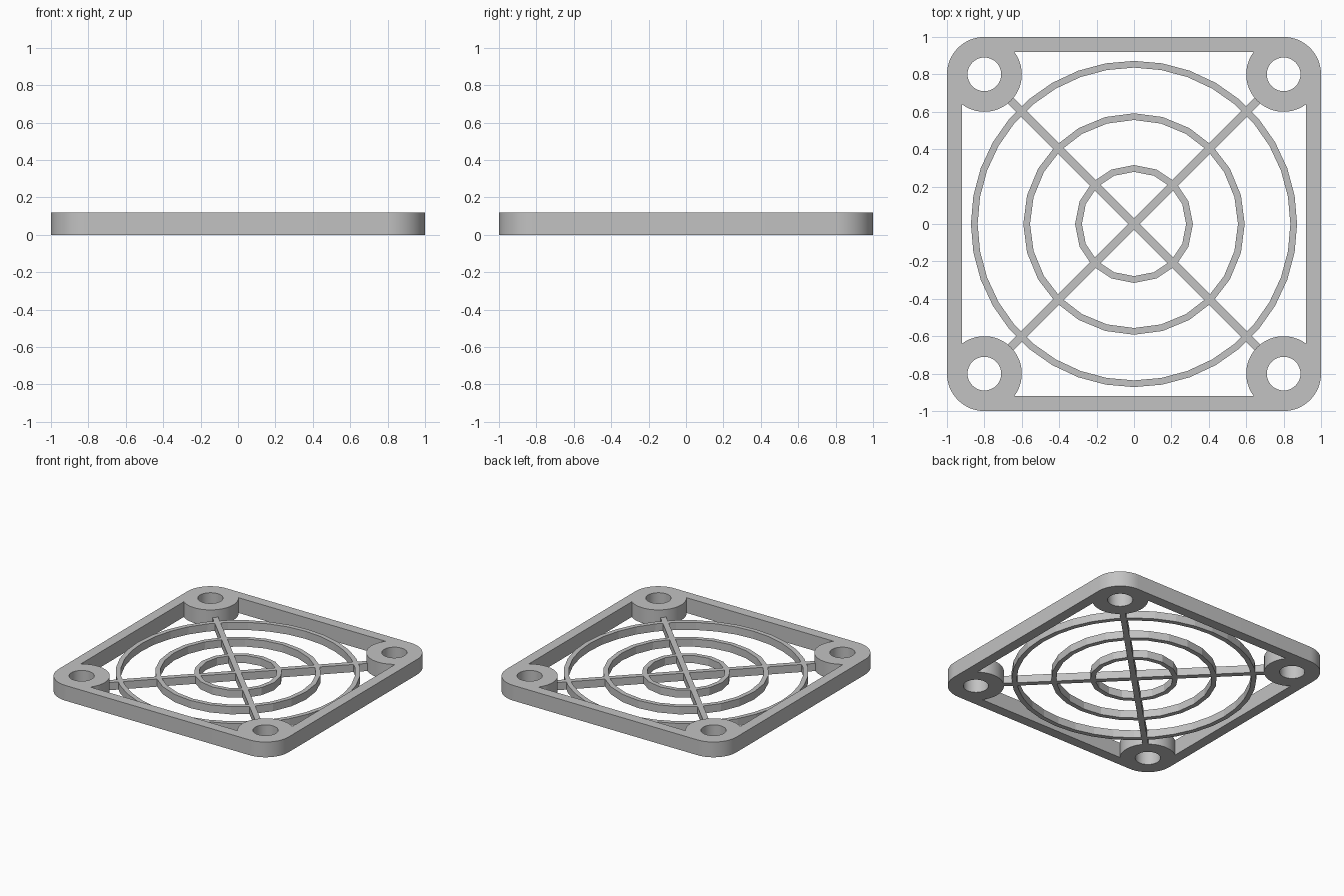
import bpy, bmesh
from math import radians, degrees, sin, cos, atan2, sqrt, tau

if "Cube" in bpy.data.objects:
    bpy.data.objects.remove(bpy.data.objects["Cube"], do_unlink=True)

HEIGHT = 0.12       # frame and bosses
GRILLE = 0.06       # rings and spokes
BOSS = 0.8          # boss centre offset
BOSS_R = 0.2
HOLE_R = 0.09
OPENING = 0.92      # inner face of the rails

grey = bpy.data.materials.new("grey plastic")
grey.use_nodes = True
color = (0.54, 0.54, 0.54, 1)
grey.diffuse_color = color
grey.node_tree.nodes["Principled BSDF"].inputs["Base Color"].default_value = color


def arc(cx, cy, r, start, end, steps):
    """Points along an arc, both ends included, angles in degrees."""
    angles = [radians(start + (end - start) * i / steps) for i in range(steps + 1)]
    return [(cx + r * cos(a), cy + r * sin(a)) for a in angles]


def circle(r, sides, cx=0, cy=0):
    return arc(cx, cy, r, 0, 360, sides)[:-1]


def four_corners(points):
    """Repeat a corner path around all four corners."""
    loop = []
    for _ in range(4):
        loop += points
        points = [(-y, x) for x, y in points]
    return loop


def plate(name, outlines, height, smooth=False):
    """Extrude nested outlines into a solid standing on the ground."""
    curve = bpy.data.curves.new(name, 'CURVE')
    curve.dimensions = '2D'
    curve.fill_mode = 'BOTH'
    curve.extrude = height / 2
    for outline in outlines:
        spline = curve.splines.new('POLY')
        spline.points.add(len(outline) - 1)
        for point, (x, y) in zip(spline.points, outline):
            point.co = (x, y, 0, 1)
        spline.use_cyclic_u = True
    temp = bpy.data.objects.new("outline", curve)
    bpy.context.collection.objects.link(temp)
    depsgraph = bpy.context.evaluated_depsgraph_get()
    mesh = bpy.data.meshes.new_from_object(temp.evaluated_get(depsgraph))
    bpy.data.objects.remove(temp, do_unlink=True)
    bm = bmesh.new()
    bm.from_mesh(mesh)
    bmesh.ops.remove_doubles(bm, verts=bm.verts, dist=0.0001)
    bmesh.ops.recalc_face_normals(bm, faces=bm.faces)
    bmesh.ops.translate(bm, verts=bm.verts, vec=(0, 0, height / 2))
    for face in bm.faces:
        face.smooth = False
        face.material_index = 0
    bm.to_mesh(mesh)
    bm.free()
    mesh.materials.clear()
    mesh.materials.append(grey)
    obj = bpy.data.objects.new(name, mesh)
    bpy.context.collection.objects.link(obj)
    if smooth:
        bpy.ops.object.select_all(action='DESELECT')
        obj.select_set(True)
        bpy.context.view_layer.objects.active = obj
        bpy.ops.object.shade_smooth_by_angle(angle=radians(25))
    return obj


# Square frame with rounded corners, screw bosses and through holes
inset = OPENING - BOSS
meet = degrees(atan2(inset, -sqrt(BOSS_R ** 2 - inset ** 2)))
outer = four_corners(arc(BOSS, BOSS, BOSS_R, 0, 90, 16))
inner = four_corners(arc(BOSS, BOSS, BOSS_R, 450 - meet, meet, 28))
holes = [circle(HOLE_R, 40, sx * BOSS, sy * BOSS) for sx in (-1, 1) for sy in (-1, 1)]
plate("frame", [outer, inner] + holes, HEIGHT, smooth=True)

# Concentric guard rings
for name, radius, sides in (("inner_ring", 0.315, 16),
                            ("middle_ring", 0.592, 24),
                            ("outer_ring", 0.872, 36)):
    plate(name, [circle(radius, sides), circle(radius - 0.036, sides)], GRILLE)

# Diagonal spokes as one cross, ending inside the bosses
half, reach = 0.021, 0.95
arm = [(half, half), (half, reach), (-half, reach)]
cross = plate("spokes", [four_corners(arm)], GRILLE)
cross.rotation_euler.z = tau / 8
